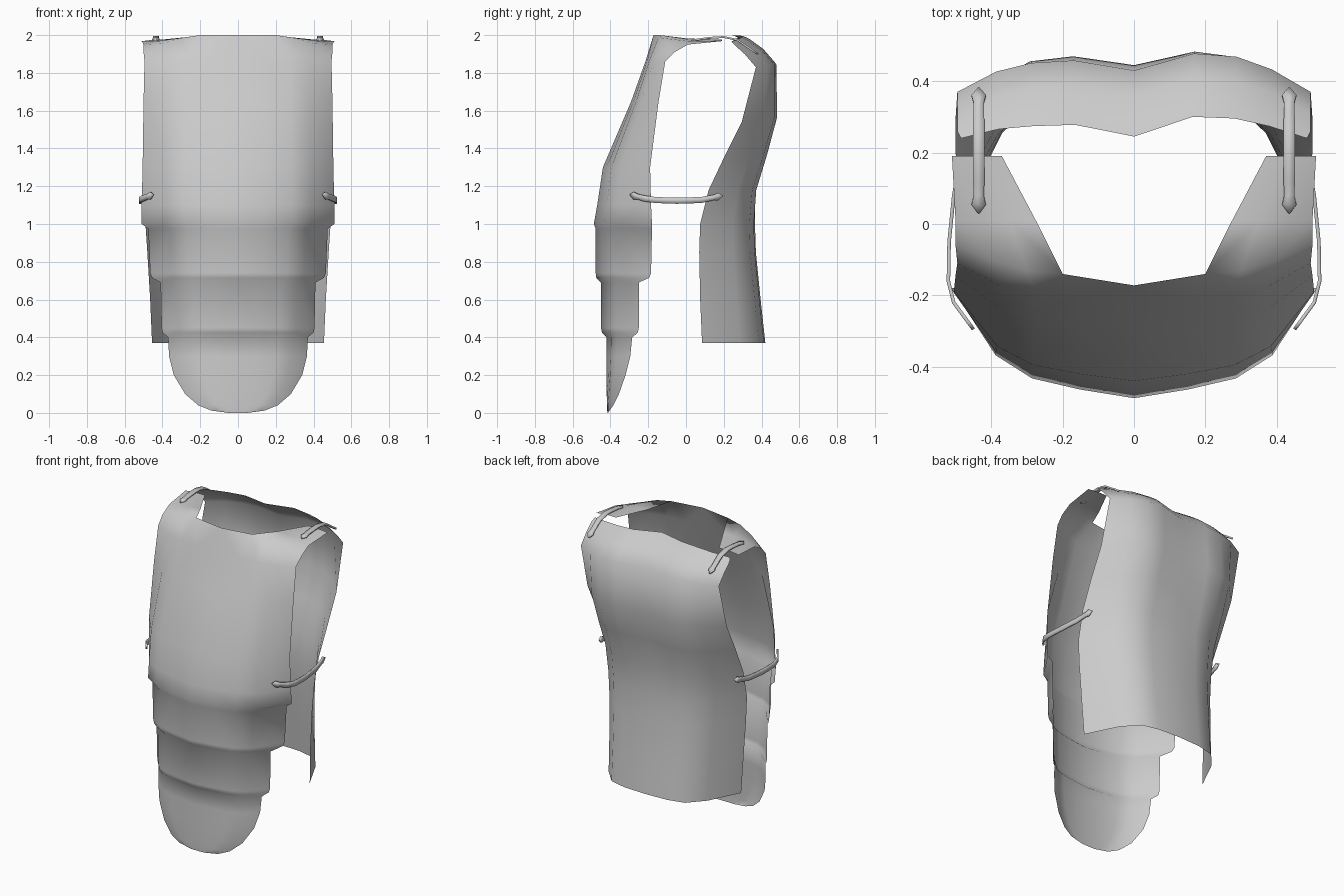
import bpy, bmesh
from mathutils import Vector

cube = bpy.data.objects.get("Cube")
if cube:
    bpy.data.objects.remove(cube, do_unlink=True)

grey = bpy.data.materials.new("plain grey")
grey.use_nodes = True
grey.diffuse_color = (0.6, 0.6, 0.6, 1)
grey.node_tree.nodes["Principled BSDF"].inputs["Base Color"].default_value = (0.6, 0.6, 0.6, 1)


def finish(name, bm, mat=grey):
    me = bpy.data.meshes.new(name)
    bm.to_mesh(me)
    bm.free()
    me.materials.append(mat)
    for p in me.polygons:
        p.use_smooth = True
    ob = bpy.data.objects.new(name, me)
    bpy.context.collection.objects.link(ob)
    return ob


def add_grid(bm, rows):
    grid = [[bm.verts.new(p) for p in row] for row in rows]
    for a, b in zip(grid, grid[1:]):
        for i in range(len(a) - 1):
            bm.faces.new((a[i], a[i + 1], b[i + 1], b[i]))


def sheet(name, strips, skew=0):
    """Mirror half-width strips across x, weld them and face them outward."""
    bm = bmesh.new()
    for rows in strips:
        for s in (1, -1):
            add_grid(bm, [[(s * x, y + s * skew * lift(x, z), z) for x, y, z in r] for r in rows])
    bmesh.ops.remove_doubles(bm, verts=bm.verts, dist=0.0005)
    bmesh.ops.recalc_face_normals(bm, faces=bm.faces)
    bm.normal_update()
    mid = Vector((0, 0, 1))
    if sum(f.normal.dot(f.calc_center_median() - mid) * f.calc_area() for f in bm.faces) < 0:
        bmesh.ops.reverse_faces(bm, faces=bm.faces)
    return finish(name, bm)


def lift(x, z):
    # uneven shoulder blades, fading at the spine, sides and waist
    return max(0, 1 - abs(x - 0.22) / 0.22) * min(1, max(0, z - 1))


# Front shell: z, centre y, edge x, edge y
ACROSS = (0, 0.3, 0.56, 0.76, 1)
FRONT_DEPTH = (0, 0.08, 0.18, 0.39, 1)
front = [
    (1.86, -0.215, 0.495, -0.11), (1.65, -0.29, 0.50, -0.145),
    (1.30, -0.44, 0.505, -0.19), (1.10, -0.47, 0.51, -0.185),
    (1.00, -0.488, 0.51, -0.18),
    # upper belly band
    (0.975, -0.478, 0.475, -0.18), (0.74, -0.478, 0.465, -0.185),
    (0.715, -0.475, 0.455, -0.195),
    # lower belly band
    (0.69, -0.45, 0.41, -0.25), (0.45, -0.45, 0.405, -0.25),
    (0.425, -0.445, 0.40, -0.255),
    # rounded hanging flap
    (0.40, -0.42, 0.37, -0.285), (0.30, -0.42, 0.365, -0.295),
    (0.20, -0.42, 0.34, -0.32), (0.10, -0.42, 0.28, -0.355),
    (0.04, -0.418, 0.21, -0.385), (0.012, -0.417, 0.14, -0.405),
    (0.0, -0.416, 0.05, -0.414),
]
rows = [[(xe * u, yc + (ye - yc) * d, z) for u, d in zip(ACROSS, FRONT_DEPTH)]
        for z, yc, xe, ye in front]
collar = [(0, -0.172, 2.0), (0.2, -0.14, 2.0), (0.3, -0.13, 1.985),
          (0.4, -0.1, 1.955), (0.5, -0.06, 1.91)]
shoulder = [
    collar[1:],
    [(0.275, 0.01, 1.982), (0.35, 0.01, 1.978), (0.43, 0.01, 1.968), (0.5, 0.01, 1.95)],
    [(0.37, 0.19, 1.975), (0.41, 0.19, 1.976), (0.46, 0.19, 1.974), (0.51, 0.19, 1.968)],
]
sheet("front_plate", [[collar] + rows, shoulder])

# Back shell: z, centre y, edge x, edge y, edge z, spine groove
BACK_DEPTH = (0, 0.02, 0.1, 0.4, 1)
back = [
    (2.0, 0.29, 0.485, 0.24, 1.965, 0.045), (1.985, 0.325, 0.495, 0.26, 1.945, 0.045),
    (1.93, 0.40, 0.495, 0.31, 1.90, 0.04), (1.85, 0.47, 0.495, 0.37, 1.83, 0.04),
    (1.57, 0.48, 0.50, 0.295, 1.54, 0.035), (1.37, 0.43, 0.50, 0.205, 1.36, 0.025),
    (1.18, 0.375, 0.495, 0.12, 1.18, 0.01), (1.0, 0.365, 0.49, 0.075, 1.0, 0),
    (0.85, 0.37, 0.48, 0.07, 0.85, 0), (0.6, 0.395, 0.465, 0.075, 0.6, 0),
    (0.37, 0.42, 0.455, 0.085, 0.37, 0),
]
rows = [[(xe * u, yb + (ye - yb) * d - (g if u == 0 else 0), z + (ze - z) * u ** 2)
         for u, d in zip((0, 0.34, 0.58, 0.78, 1), BACK_DEPTH)]
        for z, yb, xe, ye, ze, g in back]
sheet("back_plate", [rows], skew=0.015)


def strap(name, path, across, half):
    """Thin ribbon with a flared, pointed tip at both ends."""
    pts = [Vector(p) for p in path]
    tips = []
    for a, b in ((pts[0], pts[1]), (pts[-1], pts[-2])):
        d = (b - a).normalized()
        tips.append([(a, 0.002), (a + d * 0.025, half * 1.25), (a + d * 0.05, half * 0.9)])
    line = tips[0] + [(p, half) for p in pts[1:-1]] + tips[1][::-1]
    bm = bmesh.new()
    w = Vector(across)
    add_grid(bm, [[p - w * h, p + w * h] for p, h in line])
    ob = finish(name, bm)
    mod = ob.modifiers.new("thickness", 'SOLIDIFY')
    mod.thickness = 0.01
    mod.offset = 0


for s, side in ((1, "left"), (-1, "right")):
    x = s * 0.435
    strap(side + "_shoulder_strap",
          [(x, 0.03, 1.972), (x, 0.12, 1.985), (x, 0.2, 1.99), (x, 0.27, 1.975), (x, 0.38, 1.9)],
          (1, 0, 0), 0.016)
    strap(side + "_side_strap",
          [(s * 0.45, -0.295, 1.155), (s * 0.505, -0.22, 1.135), (s * 0.52, -0.16, 1.127),
           (s * 0.518, -0.05, 1.123), (s * 0.505, 0.08, 1.127), (s * 0.485, 0.195, 1.15)],
          (0, 0, 1), 0.016)
